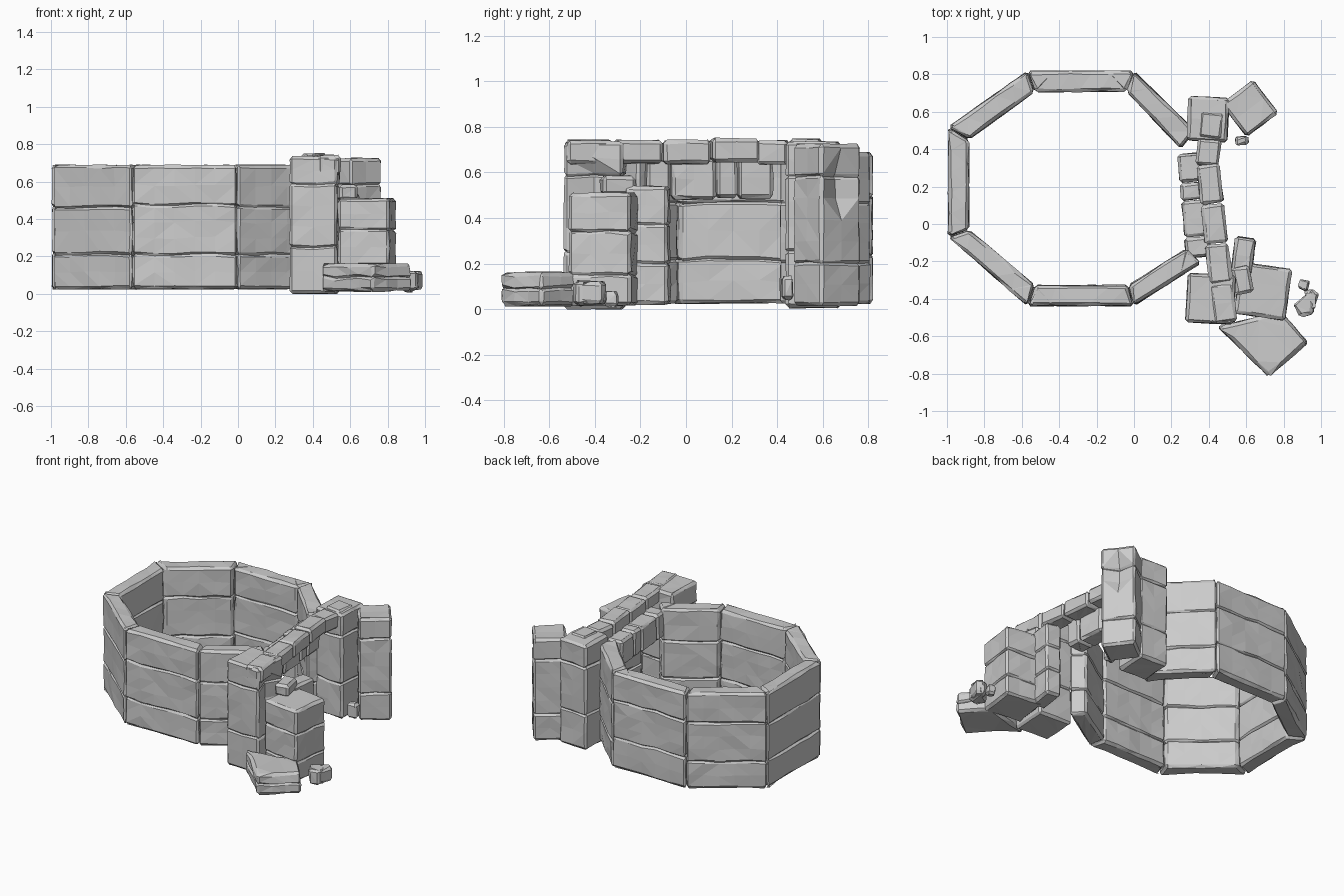
import bpy, bmesh, random
from math import cos, sin, radians
from mathutils import Vector

if "Cube" in bpy.data.objects:
    bpy.data.objects.remove(bpy.data.objects["Cube"])

random.seed(4)


def outline(quad, cut=0.016, step=0.11):
    """Chamfered, subdivided footprint as (point, outward normal) pairs."""
    q = [Vector(p) for p in quad]
    area = sum(q[i - 1].x * q[i].y - q[i].x * q[i - 1].y for i in range(4))
    if area < 0:
        q.reverse()
    pts = []
    for i in range(4):
        a, b = q[i], q[(i + 1) % 4]
        d = b - a
        length = d.length
        d.normalize()
        c = min(cut, length * 0.2)
        n = max(1, round(length / step))
        for k in range(n + 1):
            t = c + (length - 2 * c) * k / n
            pts.append((a + d * t, Vector((d.y, -d.x))))
    return pts


def stone(name, quad, z0, z1, joints=(), rough=0.006, chip=None):
    """Weathered stone block: stacked rings with pinched course joints."""
    pts = outline(quad)
    centre = sum((p for p, n in pts), Vector((0, 0))) / len(pts)
    e = min(0.016, (z1 - z0) * 0.2)
    levels = [(z0, e), (z0 + e, 0)]
    bounds = [z0] + list(joints) + [z1]
    for i in range(len(bounds) - 1):
        lo, hi = bounds[i], bounds[i + 1]
        if i:
            levels += [(lo, 0.011), (lo + 0.011, 0)]
        n = max(1, round((hi - lo) / 0.1))
        levels += [(lo + (hi - lo) * k / n, 0) for k in range(1, n)]
        if i < len(joints):
            levels.append((hi - 0.011, 0))
    levels += [(z1 - e, 0), (z1, e)]
    bm = bmesh.new()
    rings = []
    tilt = [random.uniform(-0.01, 0.01) for _ in pts] if joints else [0] * len(pts)
    for li, (z, inset) in enumerate(levels):
        ring = []
        for (p, n), dz in zip(pts, tilt):
            v = p - n * (inset + random.uniform(-0.2, 1) * rough)
            zz = z + random.uniform(-0.5, 0.5) * rough
            if 1 < li < len(levels) - 2:
                zz += dz * 0.6
            co = Vector((v.x, v.y, zz))
            if chip and (co - Vector(chip)).length < 0.085:
                inward = (centre - v).normalized() * 0.045
                co += Vector((inward.x, inward.y, 0))
            ring.append(bm.verts.new(co))
        rings.append(ring)
    m = len(pts)
    for a, b in zip(rings, rings[1:]):
        for i in range(m):
            j = (i + 1) % m
            bm.faces.new((a[i], a[j], b[j], b[i]))
    bm.faces.new(rings[0][::-1])
    bm.faces.new(rings[-1])
    bmesh.ops.triangulate(bm, faces=bm.faces[:])
    bmesh.ops.recalc_face_normals(bm, faces=bm.faces[:])
    me = bpy.data.meshes.new(name)
    bm.to_mesh(me)
    bm.free()
    ob = bpy.data.objects.new(name, me)
    bpy.context.collection.objects.link(ob)
    return ob


def box(cx, cy, sx, sy, deg=0):
    c, s = cos(radians(deg)), sin(radians(deg))
    return [(cx + c * x * sx / 2 - s * y * sy / 2, cy + s * x * sx / 2 + c * y * sy / 2)
            for x, y in ((-1, -1), (1, -1), (1, 1), (-1, 1))]


def beam(name, a, b, width, z0, z1, splits):
    """Row of stones laid along a line, cut at the given fractions."""
    a, b = Vector(a), Vector(b)
    d = (b - a).normalized()
    side = Vector((-d.y, d.x)) * width / 2
    cuts = [0] + list(splits) + [1]
    for i in range(len(cuts) - 1):
        p, q = a.lerp(b, cuts[i]), a.lerp(b, cuts[i + 1])
        r = random.uniform(-0.006, 0.006)
        stone(f"{name}_{i + 1}", [p - side, q - side, q + side, p + side], z0 + r, z1 + r)


# Seven wall panels of the eight-sided enclosure, open on the right
outer = [(0.36, -0.21), (0, -0.44), (-0.57, -0.44), (-0.995, -0.07),
         (-0.995, 0.52), (-0.57, 0.82), (0, 0.82), (0.33, 0.50)]
inner = [(0.28, -0.13), (-0.03, -0.325), (-0.53, -0.325), (-0.88, -0.03),
         (-0.88, 0.45), (-0.53, 0.705), (-0.04, 0.705), (0.25, 0.40)]
for i in range(7):
    joints = (0.22 + random.uniform(-0.02, 0.02), 0.48 + random.uniform(-0.02, 0.02))
    stone(f"wall_panel_{i + 1}", [outer[i], outer[i + 1], inner[i + 1], inner[i]],
          0.025, 0.688, joints, rough=0.007)

# Gate pillars
stone("front_pillar", box(0.41, -0.40, 0.26, 0.265, -3), 0.0, 0.735, (0.25, 0.585),
      chip=(0.54, -0.40, 0.54))
stone("back_pillar", box(0.395, 0.56, 0.22, 0.24, -3), 0.005, 0.735, (0.25, 0.58))
stone("back_buttress", box(0.62, 0.618, 0.215, 0.225, 37), 0.015, 0.725, (0.20, 0.58),
      chip=(0.71, 0.68, 0.54))

# Beams over the gateway
beam("back_beam", (0.42, 0.60), (0.39, 0.31), 0.13, 0.64, 0.745, (0.5,))
beam("top_beam", (0.395, 0.32), (0.49, -0.53), 0.13, 0.64, 0.745, (0.25, 0.5, 0.75))
beam("lintel", (0.30, 0.38), (0.345, -0.18), 0.14, 0.485, 0.665, (0.28, 0.45, 0.8))

# Broken blocks beside the front pillar
stone("front_buttress", box(0.69, -0.36, 0.28, 0.28, -8), 0.015, 0.51, (0.15, 0.34))
stone("gate_post", box(0.585, -0.17, 0.115, 0.20, -8), 0.02, 0.54, (0.2, 0.37))
stone("loose_stone", box(0.58, -0.30, 0.10, 0.15, 10), 0.50, 0.585)

# Fallen rubble
stone("fallen_block", [(0.44, -0.55), (0.72, -0.82), (0.935, -0.635), (0.78, -0.46)],
      0.015, 0.16, (0.09,), rough=0.01)
stone("rubble_large", [(0.84, -0.43), (0.89, -0.50), (0.965, -0.485), (0.965, -0.34)],
      0.02, 0.125, rough=0.012)
stone("rubble_right", [(0.90, -0.36), (0.96, -0.47), (0.998, -0.37), (0.95, -0.345)],
      0.025, 0.12, rough=0.008)
stone("rubble_small", box(0.91, -0.325, 0.06, 0.06, -20), 0.01, 0.075, rough=0.008)
stone("rubble_back", box(0.575, 0.445, 0.075, 0.05, 8), 0.04, 0.145, rough=0.006)
